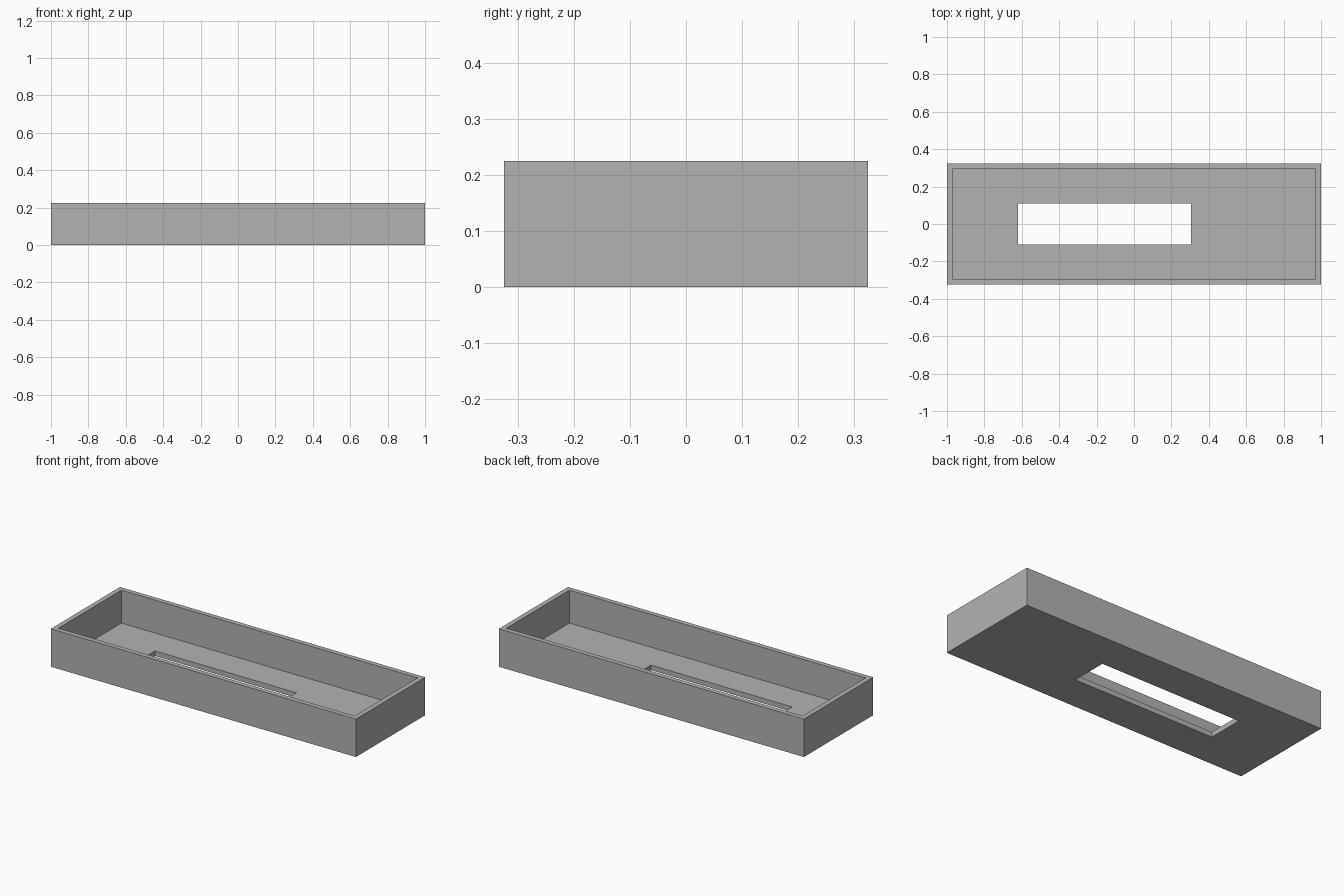
import bpy
import bmesh

cube = bpy.data.objects.get("Cube")
if cube:
    bpy.data.objects.remove(cube, do_unlink=True)

HALF_X, HALF_Y, HEIGHT = 1.0, 0.324, 0.225
WALL, FLOOR = 0.029, 0.03
SLOT = (-0.62, 0.306, -0.109, 0.109)

grey = bpy.data.materials.new("plain_grey")
grey.use_nodes = True
colour = (0.45, 0.45, 0.45, 1)
grey.diffuse_color = colour
grey.node_tree.nodes["Principled BSDF"].inputs["Base Color"].default_value = colour

bm = bmesh.new()


def ring(x0, x1, y0, y1, z):
    """Rectangle of four vertices at one height."""
    return [bm.verts.new((x, y, z))
            for x, y in ((x0, y0), (x1, y0), (x1, y1), (x0, y1))]


def bridge(a, b):
    """Band of four quads between two rectangles."""
    for i in range(4):
        j = (i + 1) % 4
        bm.faces.new((a[i], a[j], b[j], b[i]))


outer = (-HALF_X, HALF_X, -HALF_Y, HALF_Y)
inner = (WALL - HALF_X, HALF_X - WALL, WALL - HALF_Y, HALF_Y - WALL)

# Cross-section loops: underside, outer wall, rim, inner wall, floor, slot
loops = [ring(*SLOT, 0), ring(*outer, 0), ring(*outer, HEIGHT),
         ring(*inner, HEIGHT), ring(*inner, FLOOR), ring(*SLOT, FLOOR)]
for a, b in zip(loops, loops[1:] + loops[:1]):
    bridge(a, b)
bmesh.ops.recalc_face_normals(bm, faces=bm.faces[:])

# Open tray with a slot through its floor
mesh = bpy.data.meshes.new("slotted_tray")
bm.to_mesh(mesh)
bm.free()
mesh.materials.append(grey)
tray = bpy.data.objects.new("slotted_tray", mesh)
bpy.context.collection.objects.link(tray)
